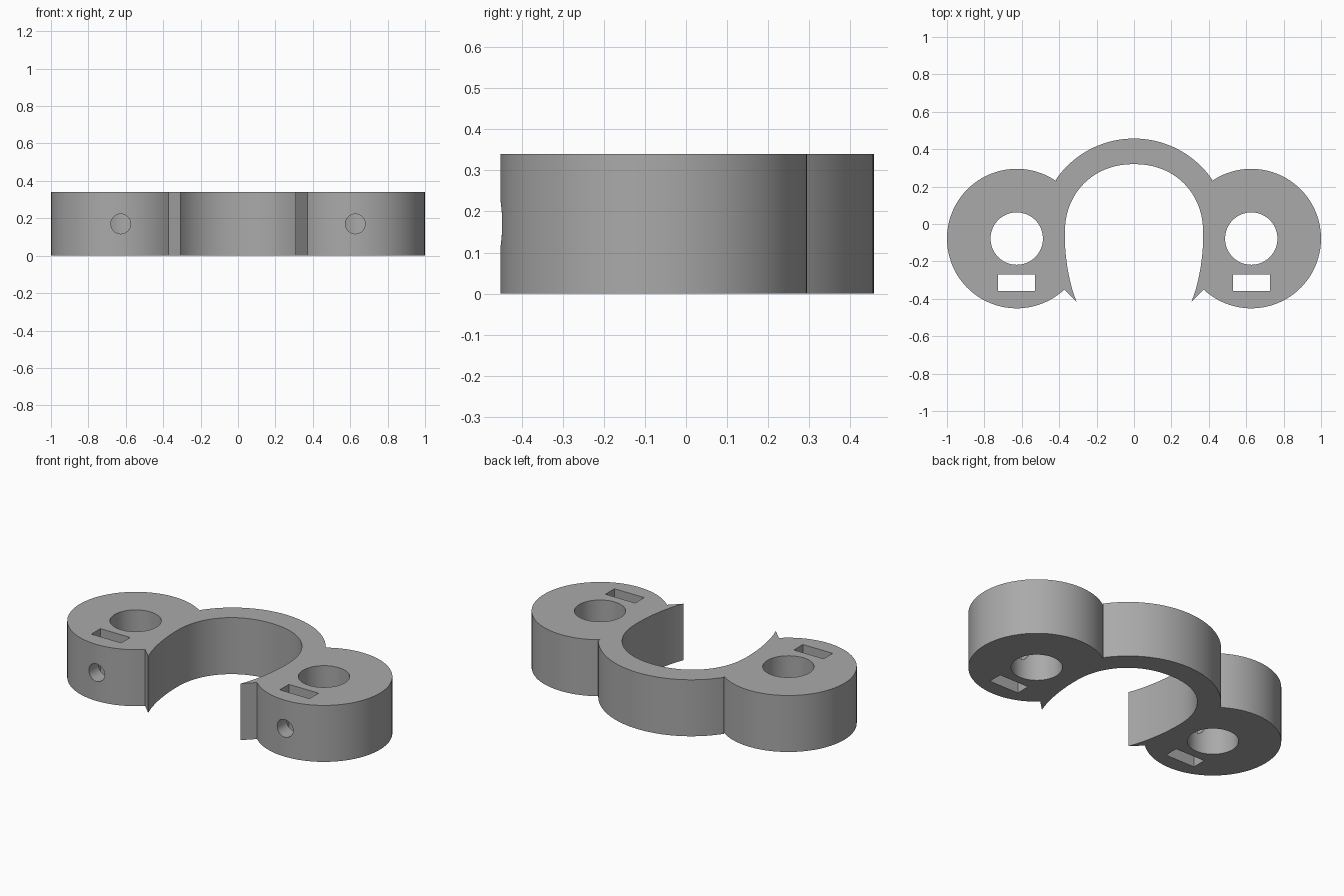
import bpy, bmesh
from math import sin, cos, radians, pi
from mathutils import Matrix

if "Cube" in bpy.data.objects:
    bpy.data.objects.remove(bpy.data.objects["Cube"])

HEIGHT = 0.34
LOBE_X, LOBE_Y, LOBE_R = 0.627, -0.078, 0.373

grey = bpy.data.materials.new("plain grey")
grey.use_nodes = True
grey.diffuse_color = (0.4, 0.4, 0.4, 1)
grey.node_tree.nodes["Principled BSDF"].inputs["Base Color"].default_value = (0.4, 0.4, 0.4, 1)


def arc(cx, cy, r, start, end, steps):
    """Points on a circular arc, angles in degrees."""
    angles = [radians(start + (end - start) * i / steps) for i in range(steps + 1)]
    return [(cx + r * cos(a), cy + r * sin(a)) for a in angles]


def make_object(name, bm):
    bmesh.ops.recalc_face_normals(bm, faces=bm.faces)
    mesh = bpy.data.meshes.new(name)
    bm.to_mesh(mesh)
    bm.free()
    mesh.materials.append(grey)
    obj = bpy.data.objects.new(name, mesh)
    bpy.context.collection.objects.link(obj)
    return obj


# Half outline: arch top, round lobe, pointed clip tip, inner grip
half = arc(0, -0.051, 0.508, 90, 34.5, 20)
half += arc(LOBE_X, LOBE_Y, LOBE_R, 124.8, -133, 64)
half.append((0.308, -0.414))
half += arc(-0.7, -0.06, 1.07, -18, 0, 12)[1:]
for i in range(1, 25):
    a = pi / 2 * i / 24
    half.append((0.37 * cos(a) ** 0.94, -0.05 + 0.37 * sin(a) ** 0.94))
half[-1] = (0, 0.32)
outline = half + [(-x, y) for x, y in half[-2:0:-1]]

# Clip body
bm = bmesh.new()
face = bm.faces.new([bm.verts.new((x, y, 0)) for x, y in outline])
grown = bmesh.ops.extrude_face_region(bm, geom=[face])
top = [v for v in grown["geom"] if isinstance(v, bmesh.types.BMVert)]
bmesh.ops.translate(bm, verts=top, vec=(0, 0, HEIGHT))
body = make_object("clip_body", bm)


def cut(name, bm):
    cutter = make_object(name, bm)
    cutter.hide_render = True
    mod = body.modifiers.new(name, 'BOOLEAN')
    mod.operation = 'DIFFERENCE'
    mod.solver = 'EXACT'
    mod.object = cutter
    bpy.context.view_layer.objects.active = body
    bpy.ops.object.modifier_apply(modifier=name)
    bpy.data.objects.remove(cutter)


# Bore, nut slot and screw hole in each lobe
for side, x in (("left", LOBE_X), ("right", -LOBE_X)):
    bm = bmesh.new()
    bmesh.ops.create_cone(bm, cap_ends=True, segments=64, radius1=0.14, radius2=0.14, depth=1,
                          matrix=Matrix.Translation((x, LOBE_Y, HEIGHT / 2)))
    cut(side + "_bore", bm)

    bm = bmesh.new()
    bmesh.ops.create_cube(bm, size=1, matrix=Matrix.Translation((x, -0.314, HEIGHT / 2))
                          @ Matrix.Diagonal((0.198, 0.086, 1, 1)))
    cut(side + "_nut_slot", bm)

    bm = bmesh.new()
    bmesh.ops.create_cone(bm, cap_ends=True, segments=32, radius1=0.053, radius2=0.053, depth=0.5,
                          matrix=Matrix.Translation((x, LOBE_Y - 0.25, HEIGHT / 2))
                          @ Matrix.Rotation(pi / 2, 4, 'X'))
    cut(side + "_screw_hole", bm)

bpy.ops.object.select_all(action='DESELECT')
body.select_set(True)
bpy.context.view_layer.objects.active = body
bpy.ops.object.shade_smooth_by_angle(angle=radians(30))
